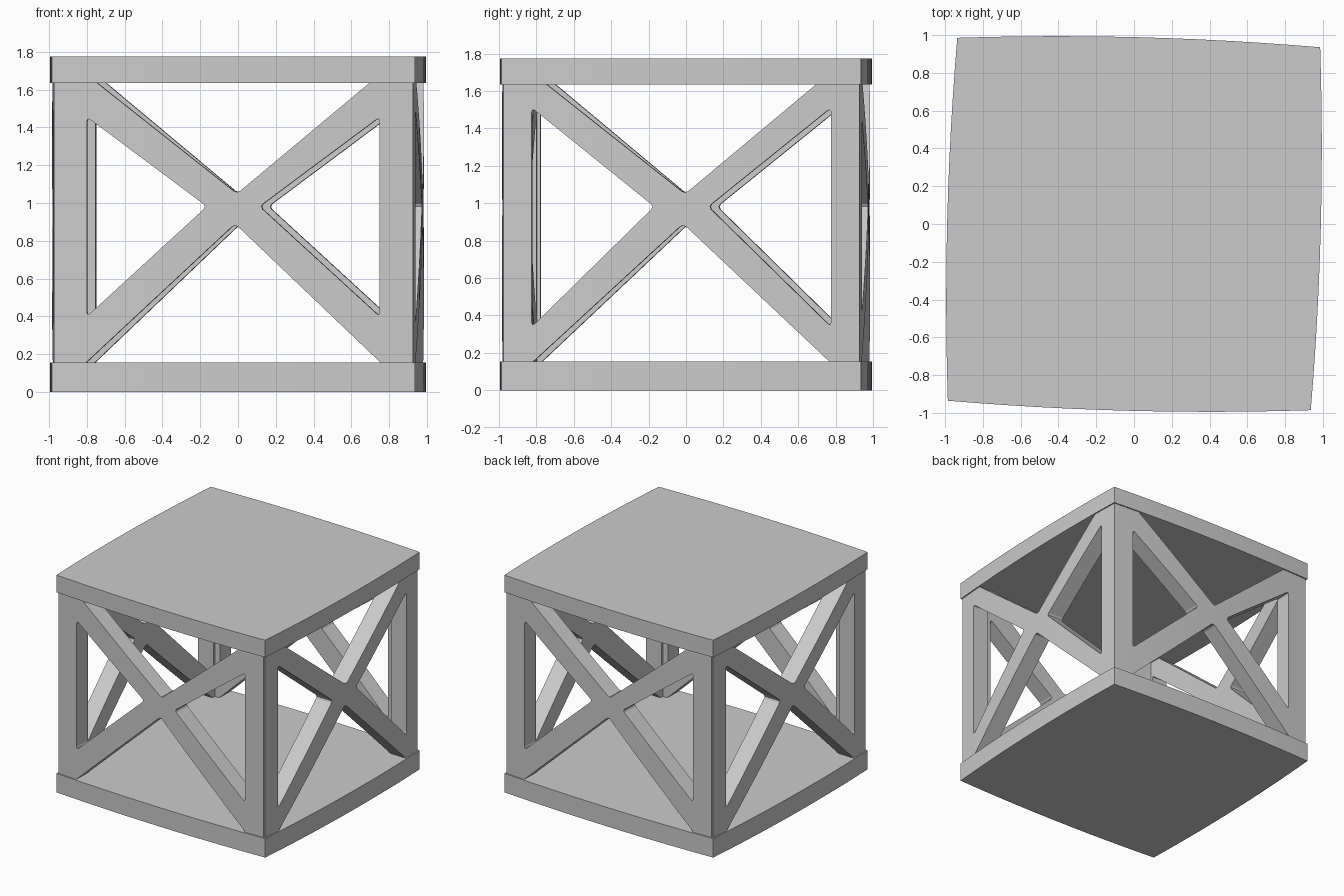
import bpy, bmesh, math
from mathutils import Matrix, Vector

if "Cube" in bpy.data.objects:
    bpy.data.objects.remove(bpy.data.objects["Cube"])

HALF = 0.961        # half length of one side, corner to corner
BOW = 0.028         # outward swell at the middle of each side
TWIST = -math.atan2(0.05, 1.92)
Z0, Z1, Z2, Z3 = 0.0, 0.155, 1.635, 1.775

grey = bpy.data.materials.new("light_grey")
grey.diffuse_color = (0.6, 0.6, 0.6, 1)
grey.use_nodes = True
grey.node_tree.nodes["Principled BSDF"].inputs["Base Color"].default_value = grey.diffuse_color


def bow(u):
    return BOW * (1 - (u / HALF) ** 2)


def finish(bm, name):
    bmesh.ops.recalc_face_normals(bm, faces=bm.faces)
    mesh = bpy.data.meshes.new(name)
    bm.to_mesh(mesh)
    bm.free()
    mesh.materials.append(grey)
    ob = bpy.data.objects.new(name, mesh)
    bpy.context.collection.objects.link(ob)
    return ob


def side_matrix(k):
    return Matrix.Rotation(math.radians(90) * k + TWIST, 4, 'Z')


# Square plate whose four sides swell gently outwards
def plate(name, z_low, z_high):
    bm = bmesh.new()
    ring = []
    for k in range(4):
        for i in range(12):
            u = -HALF + 2 * HALF * i / 12
            ring.append(bm.verts.new(side_matrix(k) @ Vector((u, -HALF - bow(u), z_low))))
    face = bm.faces.new(ring)
    ext = bmesh.ops.extrude_face_region(bm, geom=[face], use_keep_orig=True)
    top = [g for g in ext['geom'] if isinstance(g, bmesh.types.BMVert)]
    bmesh.ops.translate(bm, verts=top, vec=(0, 0, z_high - z_low))
    return finish(bm, name)


# One side: two posts joined by a crossed brace, leaving four triangular openings
def side_frame(name, k, hole_u, notch_u, z_hi, z_lo, top_u, bottom_u, depth=0.14):
    bm = bmesh.new()
    front = -HALF + 0.01

    def v(u, z):
        return bm.verts.new((u, front, z))

    top, bottom = v(0.02, 1.05), v(0.01, 0.89)
    notch = {s: v(s * notch_u, 0.982) for s in (-1, 1)}
    bm.faces.new([notch[-1], bottom, notch[1], top])
    soft = [top, bottom, notch[-1], notch[1]]
    for s, end in ((-1, -0.95), (1, 0.94)):
        t, h = v(s * top_u, Z2), v(s * hole_u, z_hi)
        b, l = v(s * bottom_u, Z1), v(s * hole_u, z_lo)
        bm.faces.new([top, t, h, notch[s]])                       # upper arm
        bm.faces.new([bottom, b, l, notch[s]])                    # lower arm
        bm.faces.new([v(end, Z1), b, l, h, t, v(end, Z2)])        # post
        soft += [h, l]
    bmesh.ops.recalc_face_normals(bm, faces=bm.faces)
    soft_xz = [(p.co.x, p.co.z) for p in soft]

    # thickness
    ext = bmesh.ops.extrude_face_region(bm, geom=bm.faces[:], use_keep_orig=True)
    back = [g for g in ext['geom'] if isinstance(g, bmesh.types.BMVert)]
    bmesh.ops.translate(bm, verts=back, vec=(0, depth, 0))

    # softened corners of the openings
    edges = []
    for e in bm.edges:
        a, c = e.verts[0].co, e.verts[1].co
        if abs(a.y - c.y) > depth * 0.9 and any(
                abs(a.x - x) + abs(a.z - z) < 1e-4 for x, z in soft_xz):
            edges.append(e)
    bmesh.ops.bevel(bm, geom=edges, offset=0.022, segments=2, profile=0.5, affect='EDGES')

    # slices so the frame can follow the swelling side
    for i in range(1, 12):
        bmesh.ops.bisect_plane(bm, geom=bm.verts[:] + bm.edges[:] + bm.faces[:],
                               plane_co=(-HALF + 2 * HALF * i / 12 + 0.004, 0, 0),
                               plane_no=(1, 0, 0))
    for p in bm.verts:
        p.co.y -= bow(p.co.x)
    bmesh.ops.transform(bm, matrix=side_matrix(k), verts=bm.verts)
    return finish(bm, name)


plate("bottom_plate", Z0, Z1)
plate("top_plate", Z2, Z3)

for i, name in enumerate(("front_frame", "right_frame", "back_frame", "left_frame")):
    if i % 2 == 0:
        side_frame(name, i, 0.775, 0.14, 1.455, 0.40, 0.72, 0.78)
    else:
        side_frame(name, i, 0.80, 0.145, 1.51, 0.34, 0.72, 0.79)
